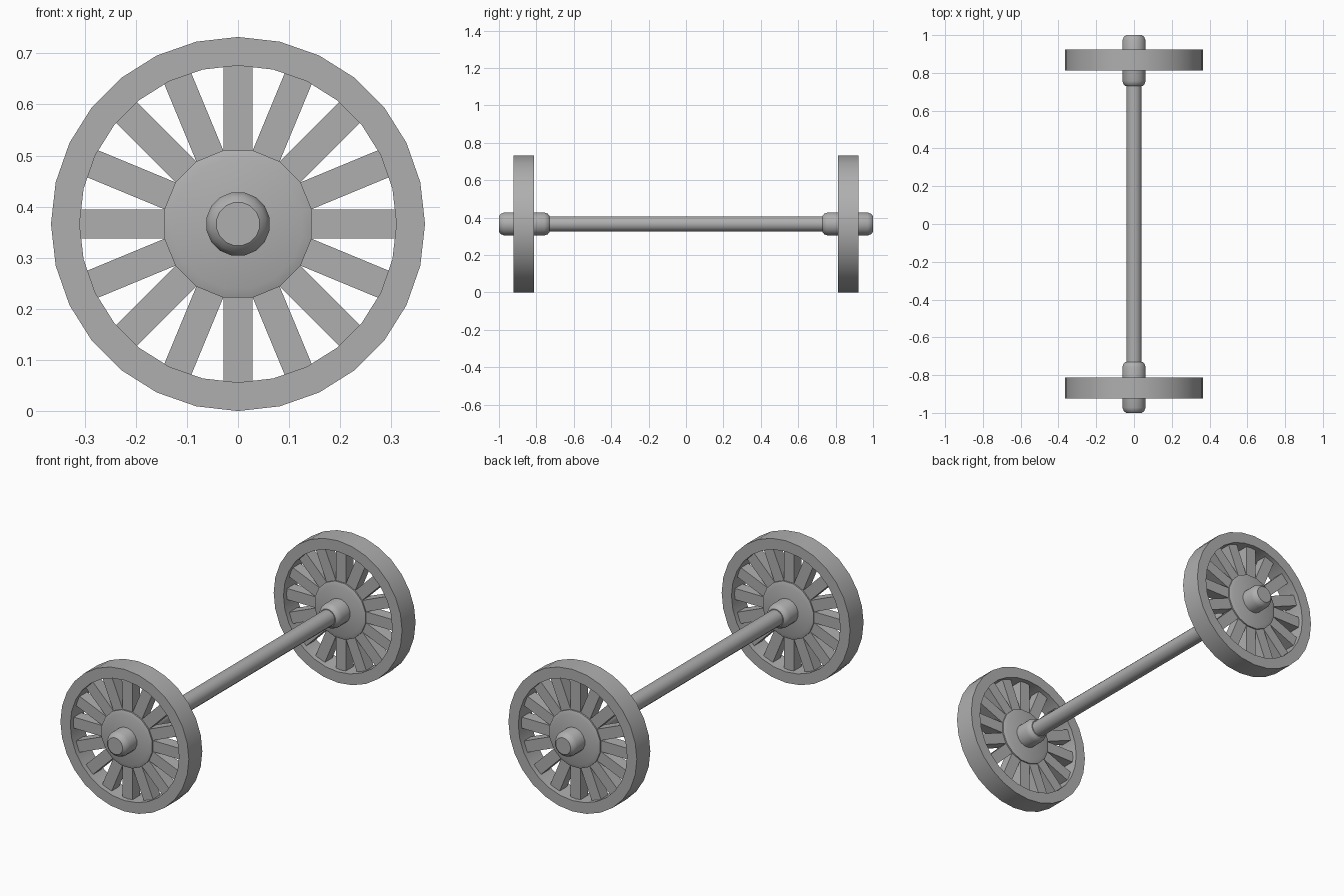
import bpy, bmesh
from math import pi, sin, cos, radians

if "Cube" in bpy.data.objects:
    bpy.data.objects.remove(bpy.data.objects["Cube"])

CZ = 0.366      # axle height
WY = 0.868      # wheel centre distance from the middle

# dark iron grey
iron = bpy.data.materials.new("iron_grey")
iron.diffuse_color = (0.43, 0.43, 0.43, 1)
iron.use_nodes = True
iron.node_tree.nodes["Principled BSDF"].inputs["Base Color"].default_value = iron.diffuse_color


def finish(name, bm, y=0.0):
    bmesh.ops.recalc_face_normals(bm, faces=bm.faces)
    me = bpy.data.meshes.new(name)
    bm.to_mesh(me)
    bm.free()
    me.materials.append(iron)
    ob = bpy.data.objects.new(name, me)
    bpy.context.collection.objects.link(ob)
    ob.location = (0, y, CZ)
    bpy.ops.object.select_all(action='DESELECT')
    ob.select_set(True)
    bpy.context.view_layer.objects.active = ob
    bpy.ops.object.shade_smooth_by_angle(angle=radians(30))
    return ob


def lathe(name, profile, sides, y=0.0, phase=0.0, closed=False):
    """Revolve (radius, y) points round the y axis; open profiles get end caps."""
    bm = bmesh.new()
    rings = []
    for i in range(sides):
        a = 2 * pi * i / sides + phase
        rings.append([bm.verts.new((r * sin(a), py, r * cos(a))) for r, py in profile])
    n = len(profile)
    for i in range(sides):
        p, q = rings[i], rings[(i + 1) % sides]
        for j in range(n if closed else n - 1):
            k = (j + 1) % n
            bm.faces.new((p[j], p[k], q[k], q[j]))
    if not closed:
        bm.faces.new([r[0] for r in rings])
        bm.faces.new([r[-1] for r in rings])
    return finish(name, bm, y)


def spokes(name, y, count=16, r0=0.13, r1=0.325, width=0.057, depth=0.06):
    bm = bmesh.new()
    for i in range(count):
        a = 2 * pi * i / count
        verts = []
        for r in (r0, r1):
            for sx, sy in ((-1, -1), (1, -1), (1, 1), (-1, 1)):
                x = sx * width / 2
                verts.append(bm.verts.new((x * cos(a) + r * sin(a), sy * depth / 2,
                                           -x * sin(a) + r * cos(a))))
        for f in ((0, 1, 2, 3), (7, 6, 5, 4), (0, 4, 5, 1),
                  (1, 5, 6, 2), (2, 6, 7, 3), (3, 7, 4, 0)):
            bm.faces.new([verts[k] for k in f])
    return finish(name, bm, y)


# central axle shaft
lathe("axle", [(0.041, -0.76), (0.041, 0.76)], 16, phase=pi / 16)

for side, s in (("front", -1), ("back", 1)):
    y = s * WY
    # rim
    lathe(side + "_rim", [(0.366, -0.055), (0.366, 0.055), (0.31, 0.055), (0.31, -0.055)],
          28, y, closed=True)
    # spokes
    spokes(side + "_spokes", y)
    # bevelled hub disc
    lathe(side + "_hub", [(0.128, -0.044), (0.147, -0.037), (0.147, 0.037), (0.128, 0.044)],
          16, y, phase=pi / 16)
    # axle boss running through the hub
    lathe(side + "_boss", [(0.045, s * 0.73), (0.056, s * 0.739), (0.063, s * 0.757),
                           (0.063, s * 0.972), (0.055, s * 0.990), (0.043, s * 1.0)],
          16, phase=pi / 16)
